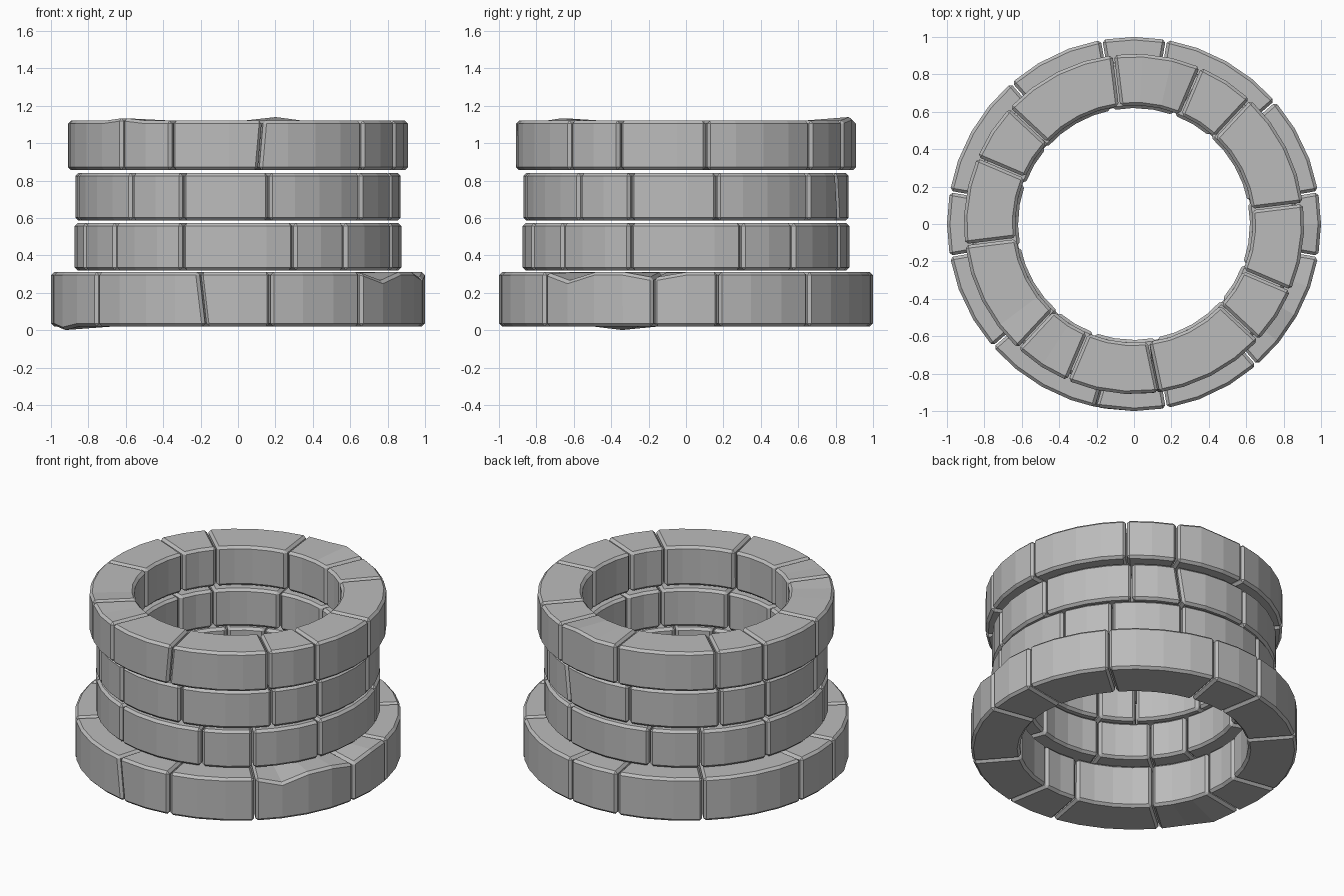
import bpy, bmesh, math

if "Cube" in bpy.data.objects:
    bpy.data.objects.remove(bpy.data.objects["Cube"])

stone = bpy.data.materials.new("grey_stone")
stone.diffuse_color = (0.5, 0.5, 0.5, 1)
stone.use_nodes = True
stone.node_tree.nodes["Principled BSDF"].inputs["Base Color"].default_value = stone.diffuse_color

GAP = 0.008
BEVEL = 0.016

# name: outer radius, inner radius, bottom, top, first joint, block spans per quarter
COURSES = {
    "base_course": (1.0, 0.70, 0.02, 0.31, 10, (31, 39, 20)),
    "lower_course": (0.873, 0.63, 0.32, 0.573, 20, (21, 29, 40)),
    "middle_course": (0.87, 0.62, 0.586, 0.84, 11, (38, 21, 31)),
    "rim_course": (0.91, 0.635, 0.855, 1.12, 7, (40, 20, 30)),
}

# joints whose outer top corner leans sideways, in degrees
LEAN = {("base_course", 260): -2, ("lower_course", 130): 2,
        ("middle_course", 70): -2.5, ("rim_course", 277): 1.5}

# worn outer corners: angle and change of height
WORN_TOP = {("base_course", 321): -0.045, ("base_course", 350): -0.03,
            ("rim_course", 77): 0.02, ("rim_course", 227): 0.015}
WORN_BOTTOM = {("base_course", 200): -0.02}


def add_block(bm, name, start, span):
    """One curved stone, faceted about every 10 degrees; returns edges to chamfer."""
    ro, ri, z0, z1 = COURSES[name][:4]
    n = round(span / 10)
    rows = []
    for i in range(n + 1):
        deg = start + span * i / n
        key = (name, round(deg) % 360)
        side = GAP / 2 * ((i == 0) - (i == n))
        row = []
        for r, z in ((ro, z0), (ro, z1), (ri, z1), (ri, z0)):
            a = math.radians(deg)
            if r == ro and z == z1:
                a += math.radians(LEAN.get(key, 0))
                z += WORN_TOP.get(key, 0)
            elif r == ro:
                z += WORN_BOTTOM.get(key, 0)
            c, s = math.cos(a), math.sin(a)
            row.append(bm.verts.new((r * c - side * s, r * s + side * c, z)))
        rows.append(row)
    for s, t in zip(rows, rows[1:]):
        for k in range(4):
            m = (k + 1) % 4
            bm.faces.new((s[k], t[k], t[m], s[m]))
    bm.faces.new(rows[0])
    bm.faces.new(rows[-1][::-1])
    edges = [bm.edges.get((s[k], t[k])) for s, t in zip(rows, rows[1:]) for k in range(4)]
    for s in (rows[0], rows[-1]):
        edges += [bm.edges.get((s[k], s[k - 1])) for k in range(4)]
    return edges


# stack the four rings of stones
for name, course in COURSES.items():
    bm = bmesh.new()
    edges = []
    angle = course[4]
    for quarter in range(4):
        for span in course[5]:
            edges += add_block(bm, name, angle, span)
            angle += span
    bmesh.ops.recalc_face_normals(bm, faces=bm.faces)
    bmesh.ops.bevel(bm, geom=edges, offset=BEVEL, segments=1,
                    affect='EDGES', profile=0.5)
    mesh = bpy.data.meshes.new(name)
    bm.to_mesh(mesh)
    bm.free()
    mesh.materials.append(stone)
    bpy.context.collection.objects.link(bpy.data.objects.new(name, mesh))
